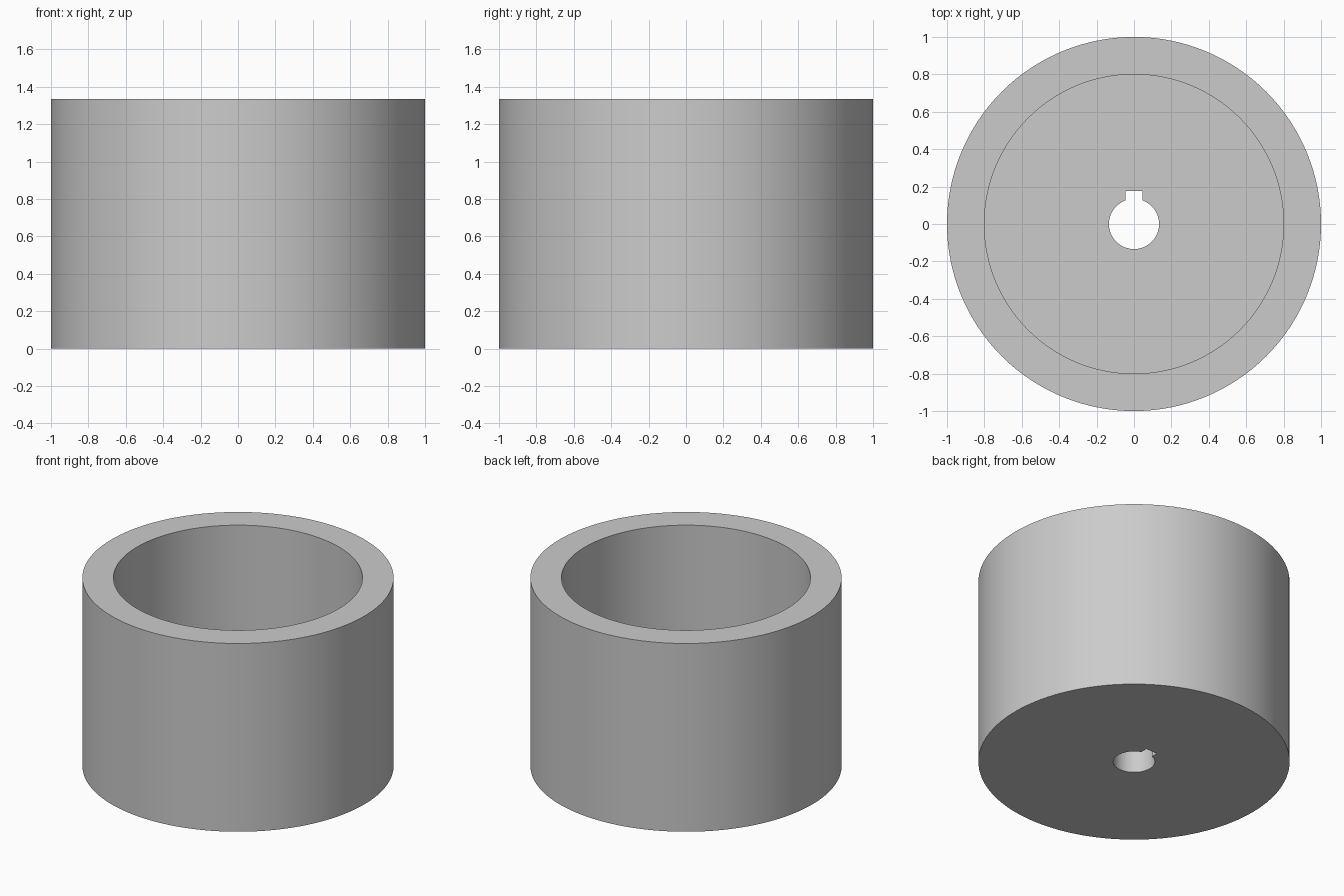
import bpy
import math

cube = bpy.data.objects.get("Cube")
if cube:
    bpy.data.objects.remove(cube, do_unlink=True)

HEIGHT = 1.335
OUTER, INNER, BORE = 1.0, 0.8, 0.134
FLOOR = 0.2
KEY_WIDTH, KEY_TOP = 0.09, 0.177

grey = bpy.data.materials.new("plain grey")
grey.use_nodes = True
colour = (0.6, 0.6, 0.6, 1)
grey.diffuse_color = colour
grey.node_tree.nodes["Principled BSDF"].inputs["Base Color"].default_value = colour


def cylinder(name, radius, low, high, sides):
    bpy.ops.mesh.primitive_cylinder_add(
        vertices=sides, radius=radius, depth=high - low, location=(0, 0, (low + high) / 2))
    obj = bpy.context.object
    obj.name = name
    obj.data.materials.append(grey)
    return obj


def cut(target, cutter):
    mod = target.modifiers.new(cutter.name, 'BOOLEAN')
    mod.operation = 'DIFFERENCE'
    mod.solver = 'EXACT'
    mod.object = cutter
    bpy.context.view_layer.objects.active = target
    bpy.ops.object.modifier_apply(modifier=mod.name)
    bpy.data.objects.remove(cutter, do_unlink=True)


# Cup body with a thick wall and a solid floor
cup = cylinder("cup_body", OUTER, 0, HEIGHT, 128)
cut(cup, cylinder("cavity", INNER, FLOOR, HEIGHT + 0.2, 128))

# Shaft bore through the floor
cut(cup, cylinder("shaft_bore", BORE, -0.1, FLOOR + 0.1, 64))

# Square keyway on the back of the bore
bpy.ops.mesh.primitive_cube_add(size=1, location=(0, KEY_TOP / 2, FLOOR / 2))
key = bpy.context.object
key.name = "keyway"
key.scale = (KEY_WIDTH, KEY_TOP, FLOOR + 0.2)
key.data.materials.append(grey)
bpy.context.view_layer.update()
cut(cup, key)

# Smooth round walls with crisp rims
bpy.ops.object.select_all(action='DESELECT')
cup.select_set(True)
bpy.context.view_layer.objects.active = cup
bpy.ops.object.shade_smooth_by_angle(angle=math.radians(30))
